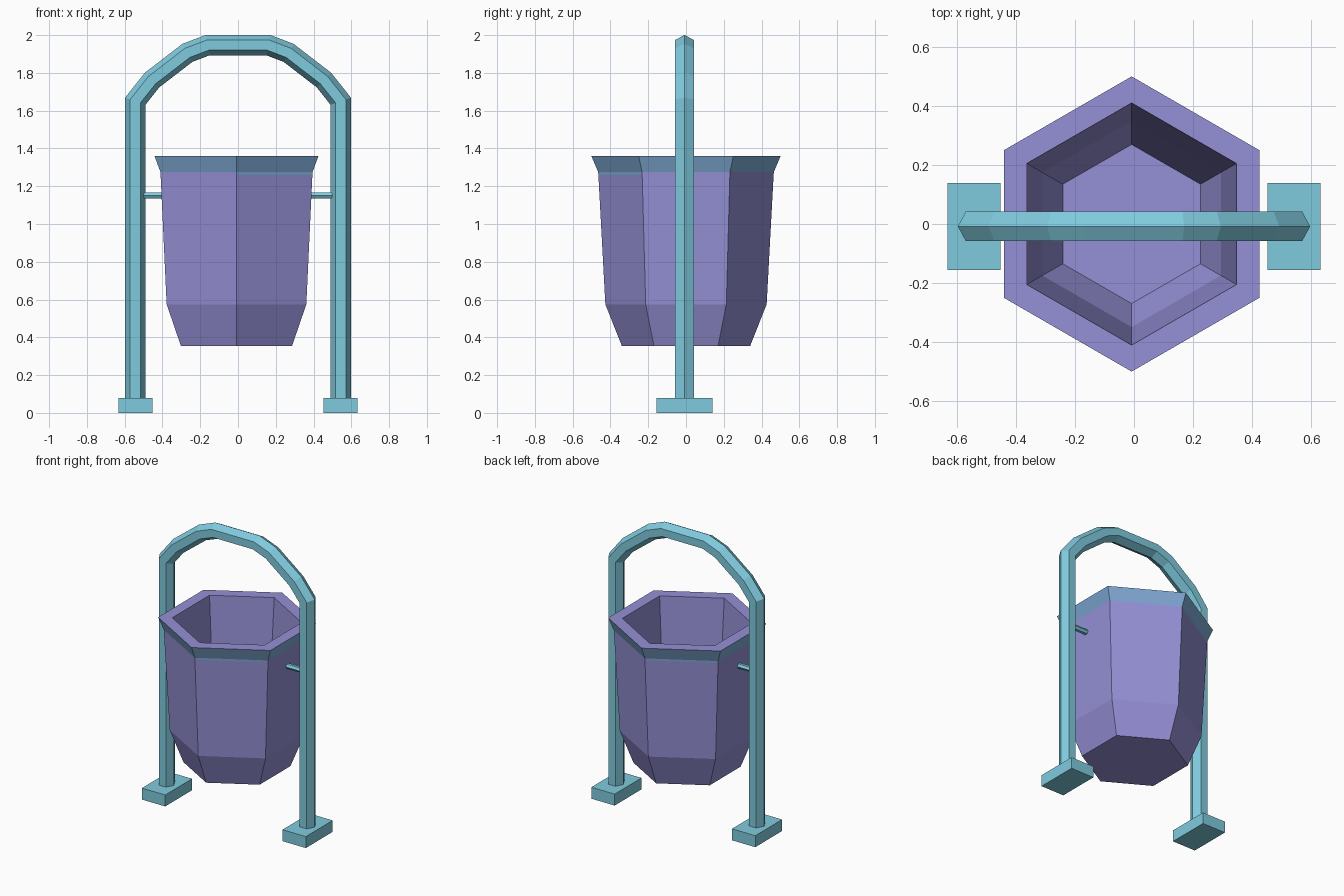
import bpy, bmesh, math
from mathutils import Vector

if "Cube" in bpy.data.objects:
    bpy.data.objects.remove(bpy.data.objects["Cube"])


def material(name, hex_code):
    def lin(c):
        return c / 12.92 if c <= 0.04045 else ((c + 0.055) / 1.055) ** 2.4
    m = bpy.data.materials.new(name)
    rgb = [lin(int(hex_code[i:i + 2], 16) / 255) for i in (0, 2, 4)]
    m.diffuse_color = (*rgb, 1)
    m.use_nodes = True
    m.node_tree.nodes["Principled BSDF"].inputs["Base Color"].default_value = m.diffuse_color
    return m


TEAL = material("teal", "80CBDE")
PURPLE = material("purple", "9590D6")
BLUE = material("rim_blue", "80ABD6")


def finish(name, bm, *mats):
    bmesh.ops.recalc_face_normals(bm, faces=bm.faces)
    me = bpy.data.meshes.new(name)
    bm.to_mesh(me)
    bm.free()
    for m in mats:
        me.materials.append(m)
    ob = bpy.data.objects.new(name, me)
    bpy.context.collection.objects.link(ob)
    return ob


def loft(bm, rings):
    """Skin a list of point rings and cap both ends; returns faces per band."""
    vs = [[bm.verts.new(p) for p in r] for r in rings]
    bands = []
    n = len(vs[0])
    for a, b in zip(vs, vs[1:]):
        bands.append([bm.faces.new((a[i], a[(i + 1) % n], b[(i + 1) % n], b[i]))
                      for i in range(n)])
    bm.faces.new(vs[0])
    bm.faces.new(vs[-1])
    return bands


CX, CY = -0.008, -0.008

# Hexagonal bin: outside, rim, inside
profile = [(0.34, 0.355), (0.427, 0.575), (0.464, 1.26), (0.465, 1.275),
           (0.501, 1.36), (0.411, 1.36), (0.35, 0.58), (0.27, 0.40)]
bm = bmesh.new()
rings = [[(CX + r * math.sin(k * math.pi / 3), r * math.cos(k * math.pi / 3), z)
          for k in range(6)] for r, z in profile]
bands = loft(bm, rings)
for f in bands[3]:                       # flared rim band
    f.material_index = 1
for f in bands[2]:                       # thin strip under the rim on two sides
    c = f.calc_center_median()
    if (c.x - CX) * c.y < -0.01:
        f.material_index = 1
finish("bin", bm, PURPLE, BLUE)

# Arched frame: hexagonal tube with mitred bends
half = [(-0.544, 0.04), (-0.544, 1.65), (-0.455, 1.762), (-0.268, 1.906), (-0.16, 1.947)]
path = [Vector(p) for p in half + [(-x, z) for x, z in reversed(half)]]
rings = []
for i, p in enumerate(path):
    d0 = (p - path[max(i - 1, 0)]).normalized() if i else (path[1] - p).normalized()
    d1 = (path[i + 1] - p).normalized() if i < len(path) - 1 else d0
    t = (d0 + d1).normalized()
    normal = Vector((-t.y, t.x)) / t.dot(d0)
    ring = []
    for k in range(6):
        a = k * math.pi / 3
        q = p + normal * (0.054 * math.cos(a))
        ring.append((q.x, CY + 0.05 * math.sin(a) / math.sin(math.pi / 3), q.y))
    rings.append(ring)
bm = bmesh.new()
loft(bm, rings)
finish("arched_frame", bm, TEAL)

for side, s in (("left", -1), ("right", 1)):
    # Foot plates
    bm = bmesh.new()
    bmesh.ops.create_cube(bm, size=1)
    for v in bm.verts:
        v.co = (v.co.x * 0.18 + s * 0.543, v.co.y * 0.296 + CY, v.co.z * 0.08 + 0.04)
    finish(side + "_foot", bm, TEAL)

    # Pivot pins holding the bin
    bm = bmesh.new()
    loft(bm, [[(s * x, CY + 0.02 * math.cos(k * math.pi / 3),
                1.15 + 0.018 * math.sin(k * math.pi / 3)) for k in range(6)]
              for x in (0.375, 0.52)])
    finish(side + "_pivot", bm, TEAL)
